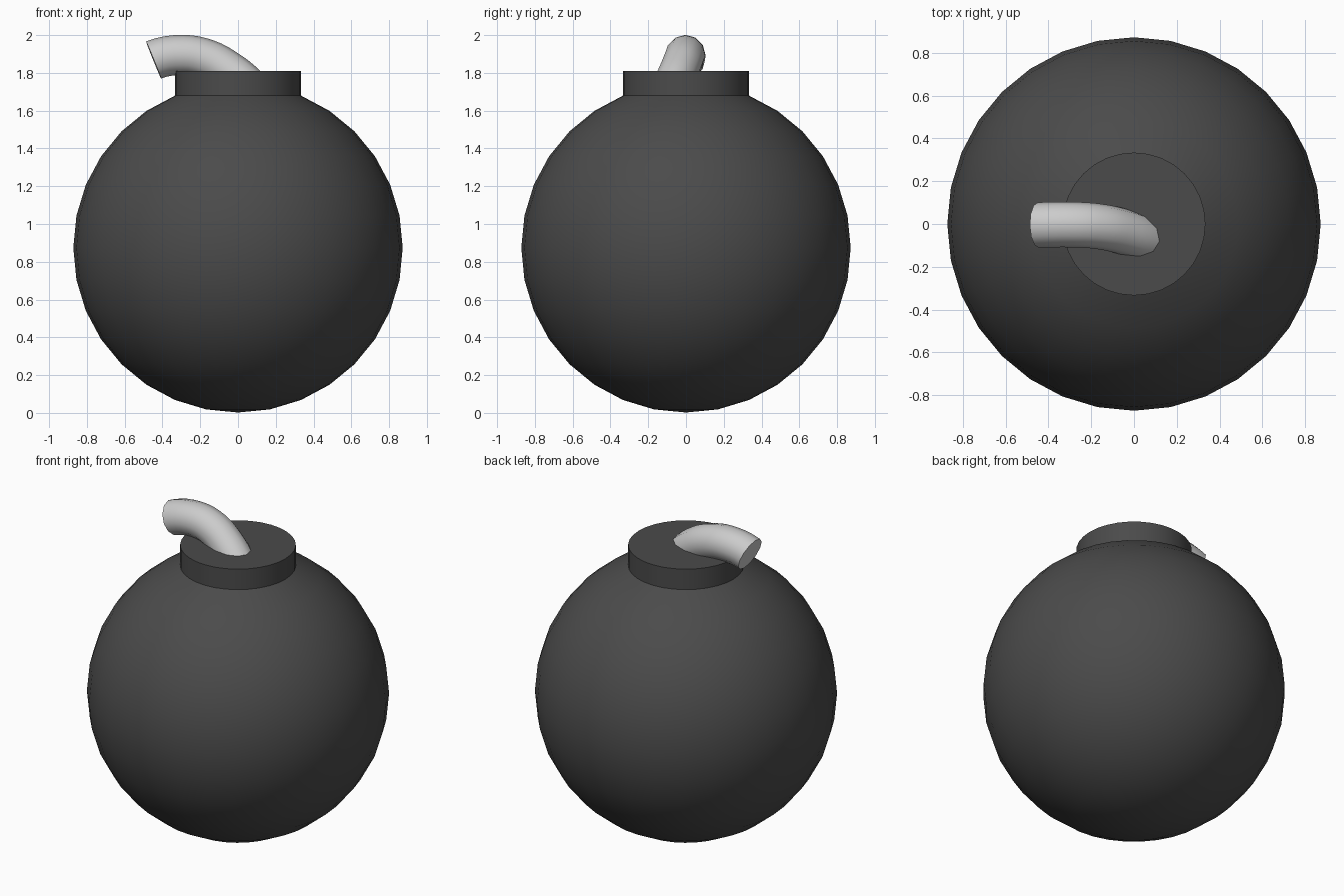
import bpy, bmesh, math
from mathutils import Matrix

if "Cube" in bpy.data.objects:
    bpy.data.objects.remove(bpy.data.objects["Cube"])

R = 0.872          # body radius
COLLAR_TOP = 1.81

dark = bpy.data.materials.new("dark_iron")
dark.diffuse_color = (0.07, 0.07, 0.07, 1)
dark.use_nodes = True
dark.node_tree.nodes["Principled BSDF"].inputs["Base Color"].default_value = dark.diffuse_color


def smooth(obj, angle):
    bpy.ops.object.select_all(action='DESELECT')
    obj.select_set(True)
    bpy.context.view_layer.objects.active = obj
    bpy.ops.object.shade_smooth_by_angle(angle=math.radians(angle))


# Round body: sphere whose polar cap is replaced by a raised flat collar
bm = bmesh.new()
bmesh.ops.create_uvsphere(bm, u_segments=32, v_segments=16, radius=R,
                          matrix=Matrix.Translation((0, 0, R + 0.002)))
ring_z = R + 0.002 + R * math.sin(math.radians(67.5))
bmesh.ops.delete(bm, geom=[v for v in bm.verts if v.co.z > ring_z + 0.01], context='VERTS')
rim = [e for e in bm.edges if e.is_boundary]
new = bmesh.ops.extrude_edge_only(bm, edges=rim)["geom"]
for v in new:
    if isinstance(v, bmesh.types.BMVert):
        v.co.z = COLLAR_TOP
bmesh.ops.contextual_create(bm, geom=[e for e in bm.edges if e.is_boundary])
bmesh.ops.recalc_face_normals(bm, faces=bm.faces)
mesh = bpy.data.meshes.new("body_with_collar")
bm.to_mesh(mesh)
bm.free()
body = bpy.data.objects.new("body_with_collar", mesh)
bpy.context.collection.objects.link(body)
mesh.materials.append(dark)
smooth(body, 30)

# Bent fuse: round tube along a curve, rooted inside the collar
path = [(-0.447, -0.005, 1.868), (-0.29, -0.003, 1.895), (-0.16, -0.012, 1.87),
        (-0.053, -0.035, 1.812), (0.05, -0.07, 1.73), (0.11, -0.095, 1.66)]
curve = bpy.data.curves.new("fuse", 'CURVE')
curve.dimensions = '3D'
curve.bevel_depth = 0.106
curve.bevel_resolution = 4
curve.resolution_u = 4
curve.use_fill_caps = True
spline = curve.splines.new('BEZIER')
spline.bezier_points.add(len(path) - 1)
for p, co in zip(spline.bezier_points, path):
    p.co = co
    p.handle_left_type = p.handle_right_type = 'AUTO'
# Aim the free end slightly downward
tip = spline.bezier_points[0]
tip.handle_left_type = tip.handle_right_type = 'FREE'
tip.handle_right = (-0.40, -0.004, 1.887)
tip.handle_left = (-0.494, -0.005, 1.849)
fuse = bpy.data.objects.new("fuse", curve)
bpy.context.collection.objects.link(fuse)
bpy.ops.object.select_all(action='DESELECT')
fuse.select_set(True)
bpy.context.view_layer.objects.active = fuse
bpy.ops.object.convert(target='MESH')
smooth(bpy.context.view_layer.objects.active, 45)
